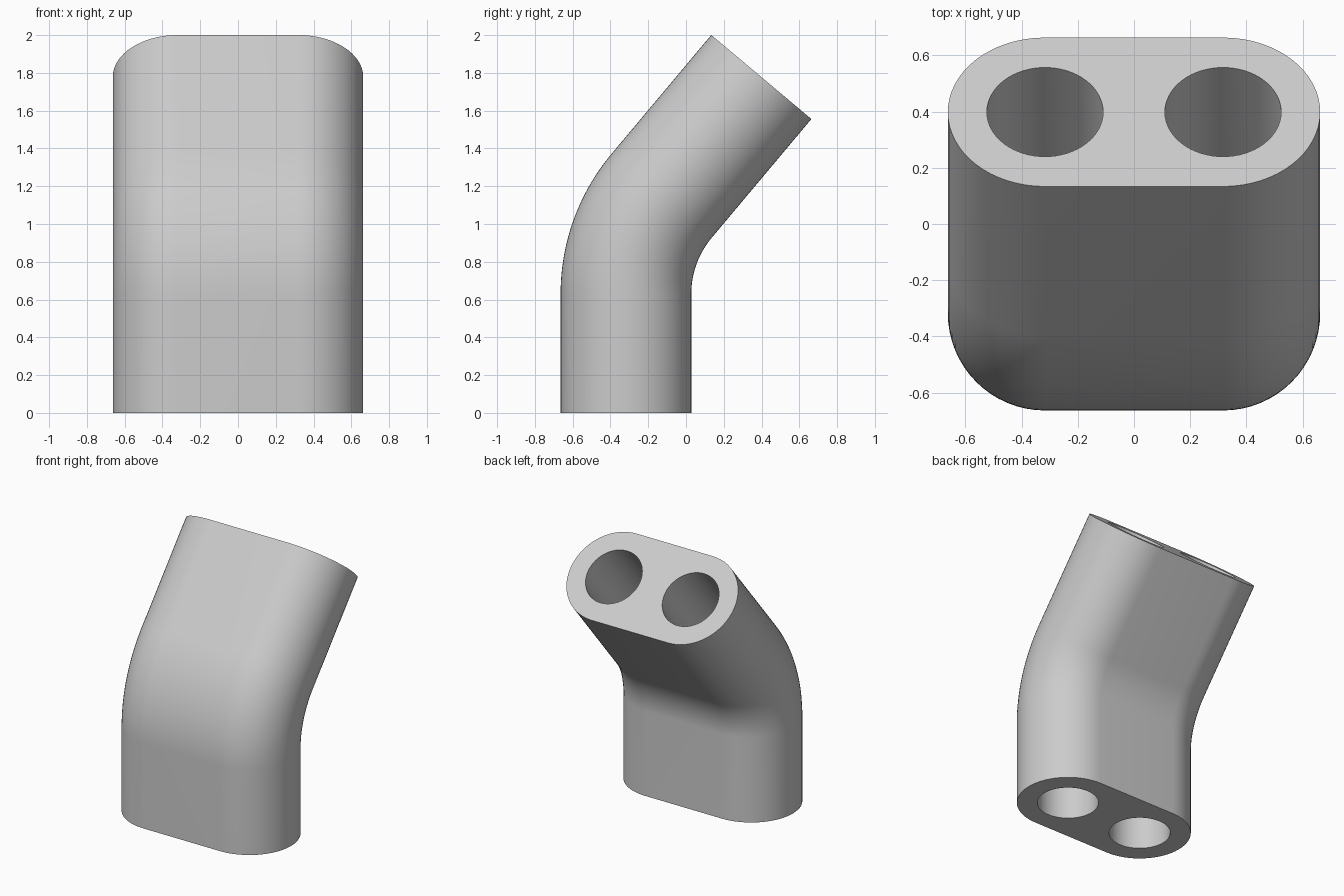
import bpy
import bmesh
from math import sin, cos, pi, radians
from mathutils import Vector, Matrix

cube = bpy.data.objects.get("Cube")
if cube:
    bpy.data.objects.remove(cube, do_unlink=True)

BODY_R, BORE_R, SPACING = 0.346, 0.207, 0.317   # section sizes
BASE_Y, RISE, BEND_R, REACH = -0.318, 0.63, 0.808, 0.821
BEND = radians(40)
ARC_STEPS, ROUND_STEPS = 24, 32


def arc(cx, radius, start, sweep, steps):
    return [Vector((cx + radius * cos(start + sweep * i / steps),
                    radius * sin(start + sweep * i / steps), 0))
            for i in range(steps)]


# Cross-section: a rounded slot with two round bores
def slot():
    pts = []
    for side, start in ((1, -pi / 2), (-1, pi / 2)):
        pts += arc(side * SPACING, BODY_R, start, pi, ROUND_STEPS)
        pts.append(Vector((side * SPACING, side * BODY_R, 0)))
    return pts


loops = [slot()] + [arc(s * SPACING, BORE_R, 0, 2 * pi, 2 * ROUND_STEPS) for s in (1, -1)]


# Path: straight rise, backward bend, straight reach
def frame(y, z, angle):
    return Matrix.Translation((0, y, z)) @ Matrix.Rotation(-angle, 4, 'X')


frames = [frame(BASE_Y, 0, 0)]
for i in range(ARC_STEPS + 1):
    a = BEND * i / ARC_STEPS
    frames.append(frame(BASE_Y + BEND_R * (1 - cos(a)), RISE + BEND_R * sin(a), a))
frames.append(frames[-1] @ Matrix.Translation((0, 0, REACH)))

# Sweep every loop along the path
bm = bmesh.new()
ends = ([], [])
for loop in loops:
    rings = [[bm.verts.new(f @ p) for p in loop] for f in frames]
    n = len(loop)
    for low, high in zip(rings, rings[1:]):
        for i in range(n):
            j = (i + 1) % n
            bm.faces.new((low[i], low[j], high[j], high[i]))
    for edges, ring in zip(ends, (rings[0], rings[-1])):
        edges += [bm.edges.get((ring[i], ring[(i + 1) % n])) for i in range(n)]

# Flat end faces around the bores
for edges, f in zip(ends, (frames[0], frames[-1])):
    bmesh.ops.triangle_fill(bm, use_beauty=True, edges=edges,
                            normal=f.to_3x3() @ Vector((0, 0, 1)))
bmesh.ops.recalc_face_normals(bm, faces=bm.faces[:])

mesh = bpy.data.meshes.new("bent_double_tube")
bm.to_mesh(mesh)
bm.free()
tube = bpy.data.objects.new("bent_double_tube", mesh)
bpy.context.collection.objects.link(tube)

# Plain grey material
grey = bpy.data.materials.new("light_grey")
grey.use_nodes = True
color = (0.6, 0.6, 0.6, 1)
grey.diffuse_color = color
grey.node_tree.nodes["Principled BSDF"].inputs["Base Color"].default_value = color
mesh.materials.append(grey)

bpy.ops.object.select_all(action='DESELECT')
tube.select_set(True)
bpy.context.view_layer.objects.active = tube
bpy.ops.object.shade_smooth_by_angle(angle=radians(30))
